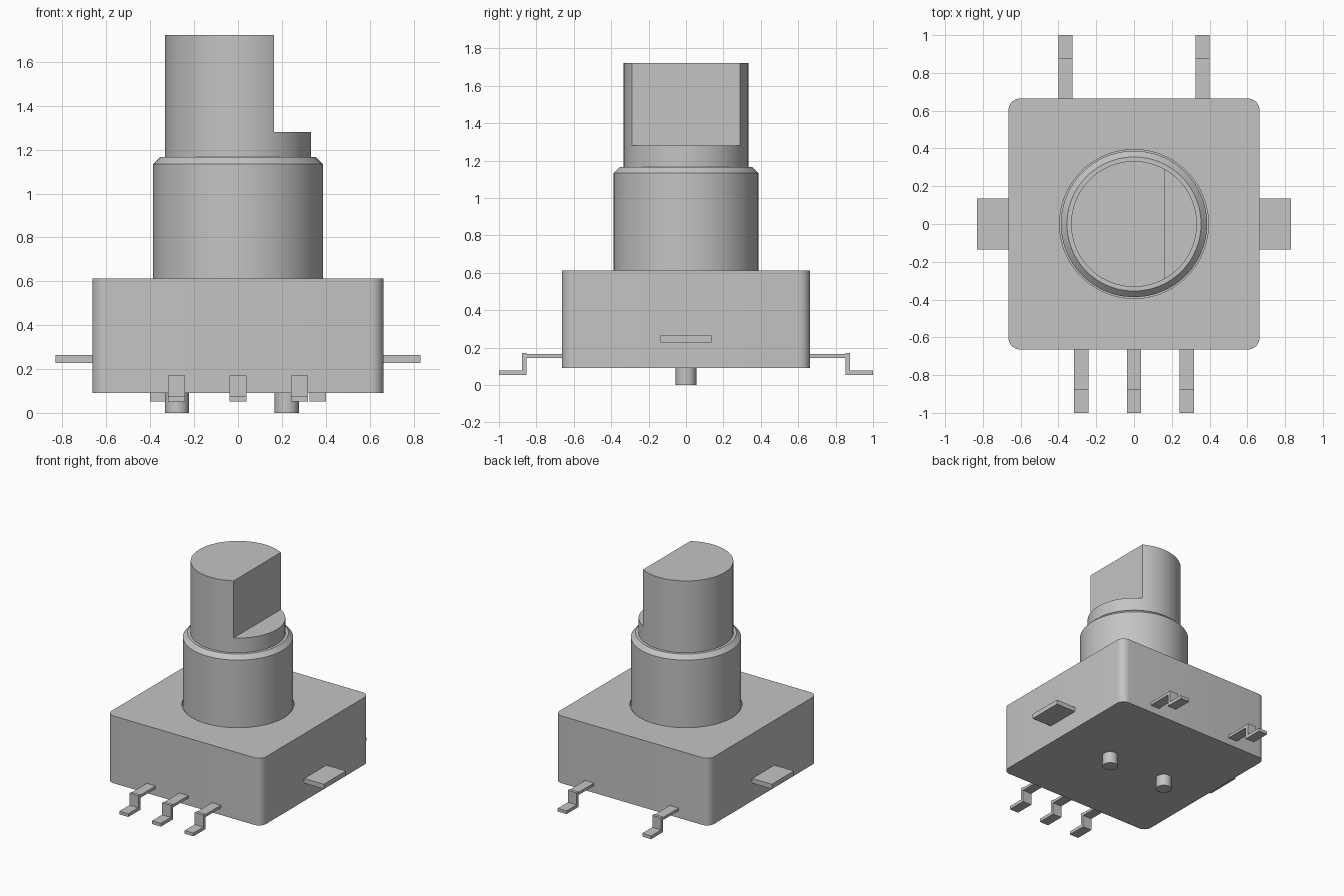
import bpy, bmesh, math

default = bpy.data.objects.get("Cube")
if default:
    bpy.data.objects.remove(default, do_unlink=True)

grey = bpy.data.materials.new("plain grey")
grey.use_nodes = True
colour = (0.55, 0.55, 0.55, 1)
grey.diffuse_color = colour
grey.node_tree.nodes["Principled BSDF"].inputs["Base Color"].default_value = colour


def activate(obj):
    bpy.ops.object.select_all(action='DESELECT')
    obj.select_set(True)
    bpy.context.view_layer.objects.active = obj


def smooth(obj):
    activate(obj)
    bpy.ops.object.shade_smooth_by_angle(angle=math.radians(25))


def finish(name, bm):
    bmesh.ops.recalc_face_normals(bm, faces=bm.faces)
    mesh = bpy.data.meshes.new(name)
    bm.to_mesh(mesh)
    bm.free()
    mesh.materials.append(grey)
    obj = bpy.data.objects.new(name, mesh)
    bpy.context.collection.objects.link(obj)
    return obj


def prism(name, points, offset):
    """Closed outline of 3D points, extruded along offset."""
    bm = bmesh.new()
    face = bm.faces.new([bm.verts.new(p) for p in points])
    top = bmesh.ops.extrude_face_region(bm, geom=[face])
    verts = [g for g in top["geom"] if isinstance(g, bmesh.types.BMVert)]
    bmesh.ops.translate(bm, verts=verts, vec=offset)
    return finish(name, bm)


def box(name, x0, x1, y0, y1, z0, z1):
    return prism(name, [(x0, y0, z0), (x1, y0, z0), (x1, y1, z0), (x0, y1, z0)],
                 (0, 0, z1 - z0))


def circle(r, z, x=0, segments=96):
    return [(x + r * math.cos(a), r * math.sin(a), z)
            for a in (math.tau * i / segments for i in range(segments))]


def cut(obj, cutter):
    cutter.hide_render = True
    mod = obj.modifiers.new("cut", 'BOOLEAN')
    mod.operation = 'DIFFERENCE'
    mod.solver = 'EXACT'
    mod.object = cutter
    activate(obj)
    bpy.ops.object.modifier_apply(modifier=mod.name)
    bpy.data.objects.remove(cutter, do_unlink=True)


# Square housing with rounded upright corners and a thin gap round the collar
half, radius, steps = 0.664, 0.06, 8
outline = []
for k, (sx, sy) in enumerate([(1, 1), (-1, 1), (-1, -1), (1, -1)]):
    for i in range(steps + 1):
        a = math.pi / 2 * (k + i / steps)
        outline.append((sx * (half - radius) + radius * math.cos(a),
                        sy * (half - radius) + radius * math.sin(a), 0.09))
housing = prism("housing", outline, (0, 0, 0.522))
cut(housing, prism("gap_cutter", circle(0.394, 0.58), (0, 0, 0.2)))
smooth(housing)

# Collar with a chamfered top rim
bm = bmesh.new()
rings = [[bm.verts.new(p) for p in circle(r, z)]
         for r, z in [(0.387, 0.57), (0.387, 1.134), (0.355, 1.166)]]
for low, high in zip(rings, rings[1:]):
    for i in range(len(low)):
        j = (i + 1) % len(low)
        bm.faces.new([low[i], low[j], high[j], high[i]])
bm.faces.new(rings[0])
bm.faces.new(rings[-1])
smooth(finish("collar", bm))

# Shaft with a flat cut on one side
shaft = prism("shaft", circle(0.333, 1.1), (0, 0, 0.623))
cut(shaft, box("flat_cutter", 0.165, 0.6, -0.6, 0.6, 1.28, 2))
smooth(shaft)

# Locating pegs underneath
for name, x in [("left_peg", 0.222), ("right_peg", -0.278)]:
    smooth(prism(name, circle(0.055, 0, x, 32), (0, 0, 0.12)))

# Side tabs
for name, s in [("left_tab", 1), ("right_tab", -1)]:
    box(name, *sorted((s * 0.64, s * 0.832)), -0.136, 0.136, 0.228, 0.264)

# Stepped terminals: three in front, two behind
step = [(0.64, 0.145), (0.853, 0.145), (0.853, 0.053), (1, 0.053), (1, 0.078),
        (0.877, 0.078), (0.877, 0.171), (0.853, 0.171), (0.853, 0.166), (0.64, 0.166)]
for name, side, centres in [("front_pin", -1, (-0.28, 0, 0.28)),
                            ("back_pin", 1, (-0.363, 0.363))]:
    for x in centres:
        prism(name, [(x - 0.038, side * y, z) for y, z in step], (0.076, 0, 0))
